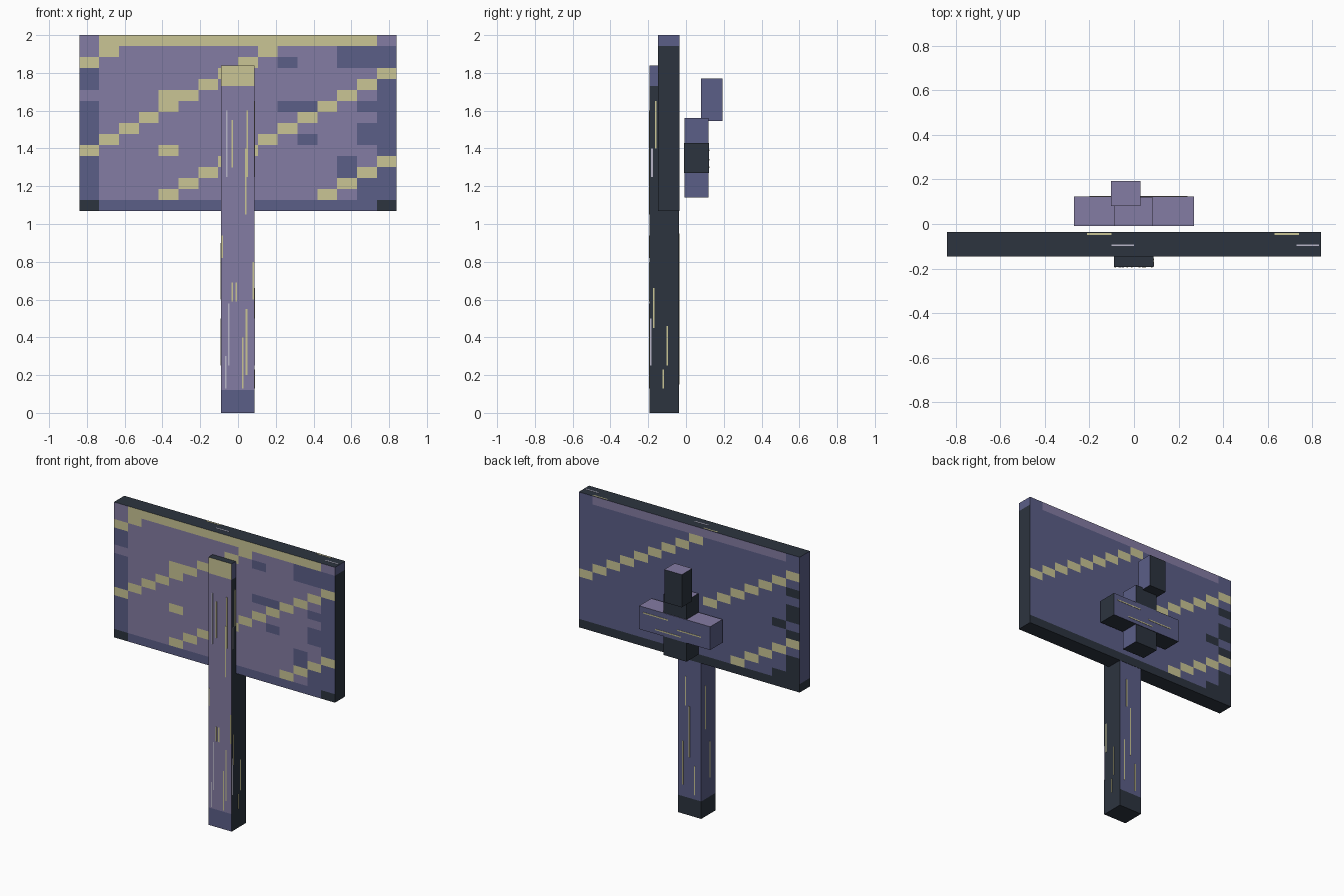
import bpy, bmesh
from mathutils import Vector

cube = bpy.data.objects.get("Cube")
if cube:
    bpy.data.objects.remove(cube, do_unlink=True)


def srgb(*c):
    return tuple(((v / 255 + 0.055) / 1.055) ** 2.4 for v in c) + (1.0,)


def material(name, col):
    m = bpy.data.materials.new(name)
    m.use_nodes = True
    m.diffuse_color = col
    bsdf = m.node_tree.nodes["Principled BSDF"]
    bsdf.inputs["Base Color"].default_value = col
    bsdf.inputs["Roughness"].default_value = 0.9
    return m


MAUVE, INDIGO, DARK, YELLOW, PALE = range(5)
MATS = [material("mauve", srgb(132, 124, 163)), material("indigo", srgb(91, 94, 135)),
        material("dark_slate", srgb(44, 52, 63)), material("pale_yellow", srgb(202, 197, 149)),
        material("pale_lilac", srgb(184, 182, 200))]


def side(n):
    """Name of the axis direction a face looks along."""
    i = max(range(3), key=lambda k: abs(n[k]))
    return ("+" if n[i] > 0 else "-") + "xyz"[i]


def box(name, lo, hi, rule, xcuts=(), zcuts=()):
    """Box between two corners, cut into bands and coloured face by face."""
    lo, hi = Vector(lo), Vector(hi)
    bm = bmesh.new()
    bmesh.ops.create_cube(bm, size=1)
    for v in bm.verts:
        v.co = (lo + hi) / 2 + v.co * (hi - lo)
    for cuts, axis in ((xcuts, Vector((1, 0, 0))), (zcuts, Vector((0, 0, 1)))):
        for c in cuts:
            bmesh.ops.bisect_plane(bm, geom=bm.verts[:] + bm.edges[:] + bm.faces[:],
                                   plane_co=axis * c, plane_no=axis)
    bm.normal_update()
    for f in bm.faces:
        f.material_index = rule(side(f.normal), f.calc_center_median())
    me = bpy.data.meshes.new(name)
    bm.to_mesh(me)
    bm.free()
    for m in MATS:
        me.materials.append(m)
    ob = bpy.data.objects.new(name, me)
    bpy.context.collection.objects.link(ob)
    return ob


# Sign board: 16 x 16 squares with diagonal stair-step stripes
BW, BZ0, BZ1, N = 0.84, 1.07, 2.0, 16
BF, BB = -0.147, -0.035
BLOTCHES = {(10, 2), (10, 6), (11, 6), (11, 9), (13, 1), (14, 1), (13, 2), (14, 2),
            (14, 6), (14, 8), (14, 9), (13, 11), (13, 12), (14, 13), (14, 14)}


def board_rule(s, p):
    r = int((BZ1 - p.z) / (BZ1 - BZ0) * N)
    if s == "-y":
        c = int((p.x + BW) / (2 * BW) * N)
        if r == 15:
            return DARK if c in (0, 15) else INDIGO
        if (c + r) % 8 == 2 or (r == 0 and 0 < c < 15) or (c, r) in ((4, 5), (4, 10)):
            return YELLOW
        if (c, r) in BLOTCHES:
            return INDIGO
        if c == 0:
            return MAUVE if r in (0, 1, 5) else INDIGO
        return INDIGO if c == 15 and r > 0 else MAUVE
    if s == "+y":
        c = int((BW - p.x) / (2 * BW) * N)
        if r == 15:
            return DARK
        if (c + r == 9 and c < 9) or (c + r in (17, 25) and c > 8):
            return YELLOW
        if r == 0 and 0 < c < 15:
            return MAUVE
        return DARK if c == 15 and r in (4, 6, 7, 9, 12, 13, 14) or (c, r) in ((14, 8), (14, 14)) else INDIGO
    if s == "-x":
        return DARK if r == 15 else INDIGO
    return INDIGO if s == "+x" and r == 0 else DARK


box("sign_board", (-BW, BF, BZ0), (BW, BB, BZ1), board_rule,
    [-BW + 2 * BW * i / N for i in range(1, N)],
    [BZ0 + (BZ1 - BZ0) * i / N for i in range(1, N)])


# Post with a capped top and a darker foot
def post_rule(s, p):
    if s == "-y":
        if p.z > 1.73:
            return YELLOW
        return INDIGO if p.z < 0.12 else MAUVE
    if s in ("+y", "-x"):
        return DARK if p.z < 0.12 else INDIGO
    return INDIGO if s == "+x" and p.z > 1.73 else DARK


PX0, PX1, PF, PB = -0.09, 0.087, -0.193, -0.037
box("post", (PX0, PF, 0), (PX1, PB, 1.84), post_rule, zcuts=(0.12, 1.73))


# Blocks on the back: a cross and a small raised block
def by_side(**cols):
    names = {"left": "+x", "right": "-x", "front": "-y", "back": "+y", "top": "+z", "base": "-z"}
    table = {names[k]: v for k, v in cols.items()}
    return lambda s, p: table[s]


upright = by_side(left=INDIGO, right=DARK, front=MAUVE, back=DARK, top=MAUVE, base=DARK)
bar = by_side(left=DARK, right=INDIGO, front=MAUVE, back=INDIGO, top=MAUVE, base=DARK)
box("cross_upright", (-0.088, -0.008, 1.14), (0.086, 0.12, 1.56), upright)
box("cross_bar", (-0.27, -0.01, 1.27), (0.27, 0.123, 1.43), bar)
box("raised_block", (-0.103, 0.08, 1.545), (0.03, 0.193, 1.77), upright)

# Thin painted streaks
T, W = 0.002, 0.004


def streak(name, lo, hi, col):
    box(name, lo, hi, lambda s, p: col)


for x, z0, z1, col in ((-0.06, 1.25, 1.6, PALE), (-0.03, 1.3, 1.55, YELLOW), (0.04, 1.05, 1.4, YELLOW),
                       (0.05, 1.25, 1.6, YELLOW), (-0.084, 0.82, 0.94, YELLOW), (0.08, 0.6, 0.8, YELLOW),
                       (-0.03, 0.59, 0.69, YELLOW), (-0.01, 0.59, 0.69, YELLOW), (0.025, 0.13, 0.4, YELLOW),
                       (0.045, 0.2, 0.55, YELLOW), (-0.05, 0.25, 0.58, PALE), (-0.065, 0.13, 0.3, PALE)):
    streak("post_front_streak", (x - W, PF - T, z0), (x + W, PF + T, z1), col)
for y, z0, z1, col in ((-0.187, 0.25, 0.5, PALE), (-0.172, 0.45, 0.66, YELLOW), (-0.1, 0.25, 0.46, YELLOW),
                       (-0.12, 0.13, 0.23, YELLOW), (-0.16, 1.4, 1.65, YELLOW), (-0.18, 1.25, 1.4, PALE)):
    streak("post_left_streak", (PX1 - T, y - W, z0), (PX1 + T, y + W, z1), col)
for x, z0, z1 in ((0.05, 0.2, 0.5), (0.0, 0.4, 0.75), (-0.04, 0.15, 0.35), (0.03, 0.75, 0.95)):
    streak("post_back_streak", (x - W, PB - T, z0), (x + W, PB + T, z1), YELLOW)
for y, z0, z1 in ((-0.08, 0.6, 0.9), (-0.13, 0.25, 0.5)):
    streak("post_right_streak", (PX0 - T, y - W, z0), (PX0 + T, y + W, z1), YELLOW)
for x0, x1, y, col in ((-0.21, -0.1, -0.045, YELLOW), (0.63, 0.74, -0.045, YELLOW),
                       (-0.1, 0.0, -0.095, PALE), (0.73, 0.83, -0.095, PALE)):
    streak("board_top_streak", (x0, y - W, BZ1 - T), (x1, y + W, BZ1), col)
    bpy.context.collection.objects[-1].location.z = 0.001
for x0, x1, z in ((0.05, 0.24, 1.39), (-0.2, -0.02, 1.34), (-0.05, 0.15, 1.3)):
    streak("bar_back_streak", (x0, 0.123 - T, z - W), (x1, 0.123 + T, z + W), YELLOW)
